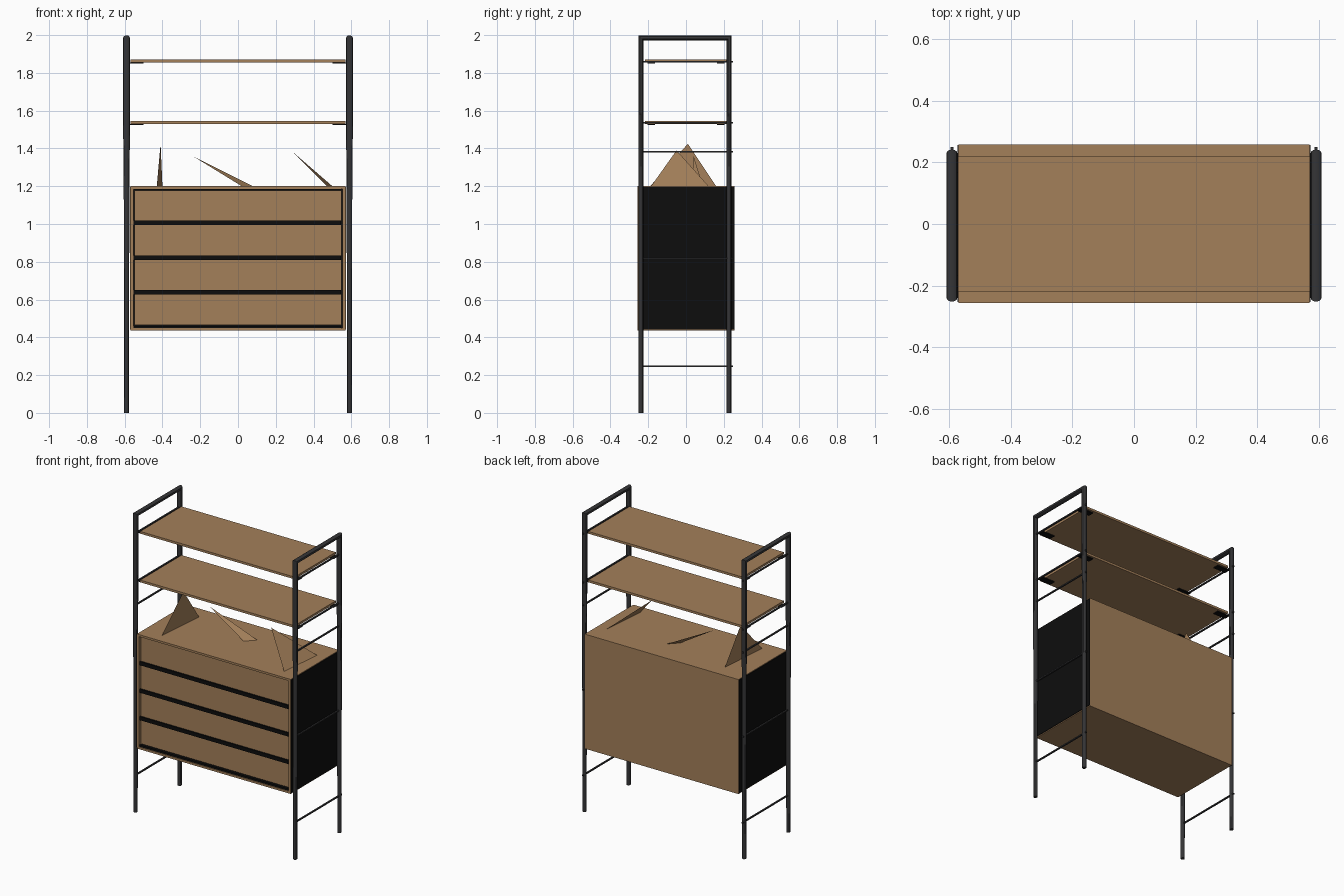
import bpy, bmesh
from math import cos, sin, tau

cube = bpy.data.objects.get("Cube")
if cube:
    bpy.data.objects.remove(cube, do_unlink=True)


def material(name, rgb):
    m = bpy.data.materials.new(name)
    m.use_nodes = True
    m.diffuse_color = (*rgb, 1)
    bsdf = m.node_tree.nodes["Principled BSDF"]
    bsdf.inputs["Base Color"].default_value = (*rgb, 1)
    bsdf.inputs["Roughness"].default_value = 0.7
    return m


WOOD = material("warm wood", (0.37, 0.215, 0.102))
STEEL = material("dark grey steel", (0.035, 0.035, 0.037))
BLACK = material("black", (0.004, 0.004, 0.004))


def finish(name, bm, mat):
    bmesh.ops.recalc_face_normals(bm, faces=bm.faces)
    mesh = bpy.data.meshes.new(name)
    bm.to_mesh(mesh)
    bm.free()
    mesh.materials.append(mat)
    obj = bpy.data.objects.new(name, mesh)
    bpy.context.collection.objects.link(obj)
    return obj


def box(name, x, y, z, mat):
    """Box from (min, max) pairs on each axis."""
    bm = bmesh.new()
    bmesh.ops.create_cube(bm, size=1)
    for v in bm.verts:
        v.co = [lo + (c + 0.5) * (hi - lo) for c, (lo, hi) in zip(v.co, (x, y, z))]
    return finish(name, bm, mat)


def side_frame(name, x):
    """Upside-down U of oval tube with mitred corners, wider towards the top."""
    bm = bmesh.new()
    front, back, top, sides = -0.238, 0.228, 1.985, 12
    heights = [(0, 0.0125), (1.2, 0.015), (1.5, 0.018)]
    # each station: y, z, how far the offset moves z, half width, outward sign
    path = [(front, z, 0, w, -1) for z, w in heights]
    path += [(front, top, 1, 0.018, -1), (back, top, 1, 0.018, 1)]
    path += [(back, z, 0, w, 1) for z, w in reversed(heights)]
    rings = []
    for y, z, lift, w, sign in path:
        ring = []
        for i in range(sides):
            a = tau * i / sides
            out = 0.0135 * sin(a)
            ring.append(bm.verts.new((x + w * cos(a), y + sign * out, z + lift * out)))
        rings.append(ring)
    for r, s in zip(rings, rings[1:]):
        for i in range(sides):
            j = (i + 1) % sides
            bm.faces.new((r[i], r[j], s[j], s[i]))
    bm.faces.new(rings[0])
    bm.faces.new(rings[-1])
    obj = finish(name, bm, STEEL)
    bpy.ops.object.select_all(action="DESELECT")
    obj.select_set(True)
    bpy.context.view_layer.objects.active = obj
    bpy.ops.object.shade_smooth_by_angle()


# Side frames with thin cross rods
for side, s in (("left", 1), ("right", -1)):
    side_frame(side + "_frame", s * 0.59)
    for i, z in enumerate((0.246, 0.818, 1.382, 1.535, 1.86)):
        box(f"{side}_rod_{i + 1}", (s * 0.59 - 0.005, s * 0.59 + 0.005),
            (-0.24, 0.25), (z - 0.004, z + 0.004), STEEL)

# Open shelves with clips under the corners
for name, z in (("lower", 1.53), ("upper", 1.855)):
    box(name + "_shelf", (-0.57, 0.57), (-0.218, 0.218), (z, z + 0.015), WOOD)
    for s in (1, -1):
        for t in (1, -1):
            end = "left" if s > 0 else "right"
            depth = "back" if t > 0 else "front"
            box(f"{name}_{end}_{depth}_clip", sorted((s * 0.50, s * 0.592)),
                (t * 0.185 - 0.02, t * 0.185 + 0.02), (z - 0.006, z), BLACK)

# Cabinet carcass
X, FRONT, BACK, LOW, HIGH = 0.568, -0.256, 0.258, 0.435, 1.2
box("cabinet_top", (-X, X), (FRONT, BACK), (HIGH - 0.014, HIGH), WOOD)
box("cabinet_bottom", (-X, X), (FRONT, BACK), (LOW, LOW + 0.014), WOOD)
box("cabinet_back", (-X, X), (BACK - 0.014, BACK), (LOW, HIGH), WOOD)
for side, s in (("left", 1), ("right", -1)):
    box(side + "_cabinet_side", sorted((s * (X - 0.015), s * X)),
        (FRONT, BACK), (LOW, HIGH), WOOD)
    box(side + "_side_panel", sorted((s * X, s * (X + 0.004))),
        (FRONT + 0.004, BACK - 0.002), (LOW + 0.006, HIGH - 0.004), BLACK)

# Recessed drawer fronts, black gaps and end trims
box("drawer_backing", (-0.553, 0.553), (-0.225, -0.215), (LOW + 0.014, HIGH - 0.014), BLACK)
for i in range(4):
    z = 0.466 + i * 0.184
    box(f"drawer_front_{i + 1}", (-0.548, 0.548), (-0.24, -0.222), (z, z + 0.16), WOOD)
for i in range(5):
    z = 0.455 + i * 0.1835
    half = 0.006 if i in (0, 4) else 0.012
    box(f"drawer_gap_{i + 1}", (-0.553, 0.545), (-0.25, -0.22), (z - half, z + half), BLACK)

# Loose veneer splinters standing on the cabinet top
SPLINTERS = {
    "right_splinter": ((-0.41, 0.01, 1.425), (-0.43, -0.19, 1.2), (-0.40, 0.16, 1.2)),
    "middle_splinter": ((-0.24, 0.04, 1.36), (0.08, 0.09, 1.2), (0.02, 0.03, 1.2)),
    "left_splinter": ((0.28, -0.05, 1.39), (0.50, 0.12, 1.2), (0.47, -0.185, 1.2)),
}
for name, points in SPLINTERS.items():
    bm = bmesh.new()
    bm.faces.new([bm.verts.new(p) for p in points])
    finish(name, bm, WOOD)
